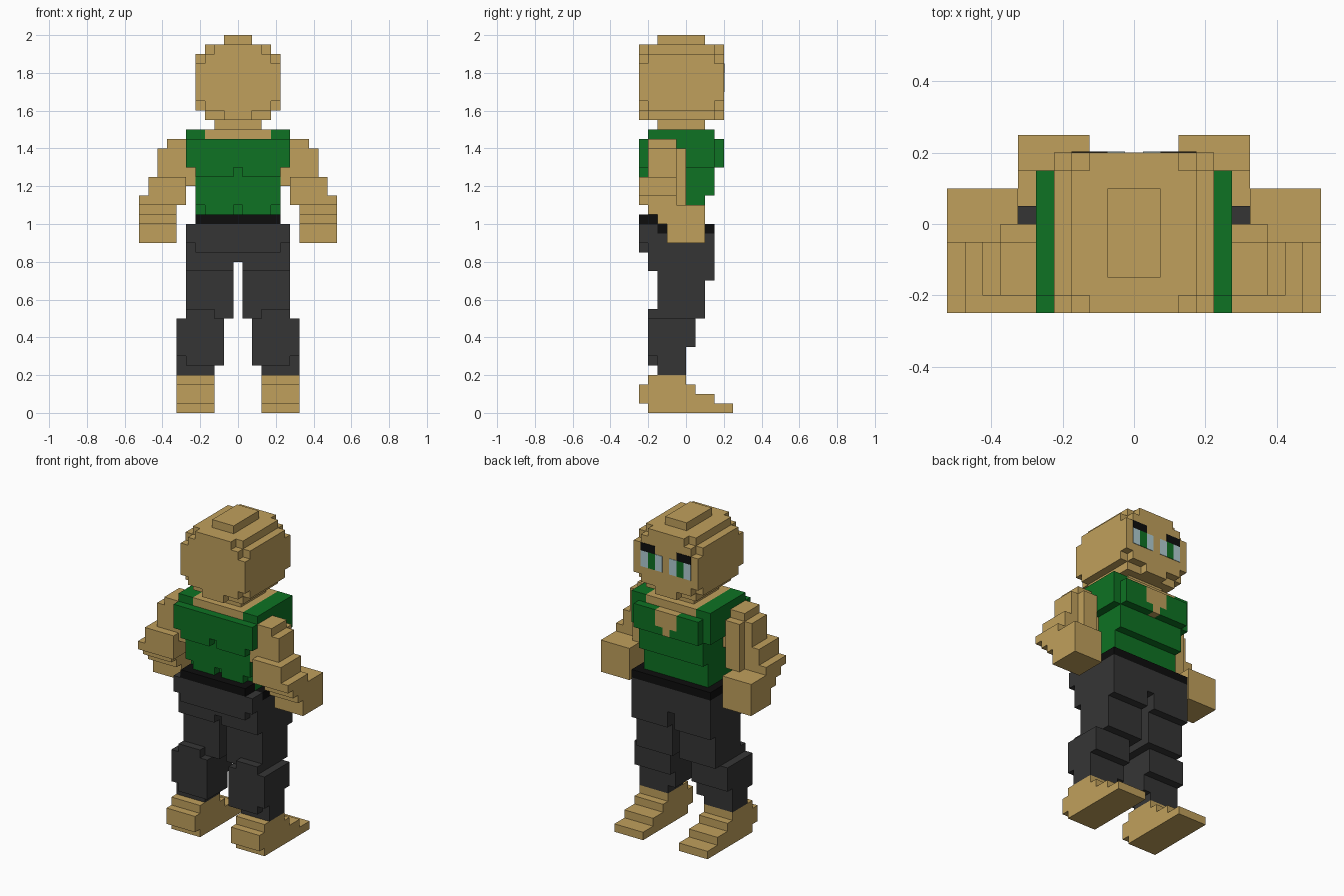
import bpy, bmesh
from mathutils import Vector

if "Cube" in bpy.data.objects:
    bpy.data.objects.remove(bpy.data.objects["Cube"], do_unlink=True)

U = 0.05  # size of one block


def make_material(name, rgb):
    lin = [c / 255 / 12.92 if c < 11 else ((c / 255 + 0.055) / 1.055) ** 2.4 for c in rgb]
    m = bpy.data.materials.new(name)
    m.use_nodes = True
    m.diffuse_color = (*lin, 1)
    b = m.node_tree.nodes["Principled BSDF"]
    b.inputs["Base Color"].default_value = (*lin, 1)
    b.inputs["Roughness"].default_value = 0.9
    return m


skin = make_material("skin tan", (192, 160, 92))
green = make_material("green", (14, 114, 35))
grey = make_material("trouser grey", (53, 53, 53))
black = make_material("black", (13, 13, 13))
white = make_material("eye white", (176, 204, 209))


def cells(x0, x1, y0, y1, z0, z1):
    """Block cells inside a box given in hundredths of a unit (x in halves of a block)."""
    r = lambda a, b, o: range(round(a / 5 + o), round(b / 5 + o))
    return [(i, j, k) for i in r(x0, x1, 0.5) for j in r(y0, y1, 0) for k in r(z0, z1, 0)]


def block_part(name, paints, side=1):
    """Fill boxes in order (later colours replace earlier ones) and skin the outside."""
    grid, mats = {}, []
    for mat, boxes in paints:
        if mat not in mats:
            mats.append(mat)
        for box in boxes:
            for i, j, k in cells(*box):
                grid[(i * side, j, k)] = mats.index(mat)
    bm, verts = bmesh.new(), {}

    def vert(p):
        if p not in verts:
            verts[p] = bm.verts.new(((p[0] - 0.5) * U, p[1] * U, p[2] * U))
        return verts[p]

    for c, mi in grid.items():
        for ax in range(3):
            for d in (0, 1):
                n = list(c)
                n[ax] += 2 * d - 1
                if tuple(n) in grid:
                    continue
                ring = []
                for u, v in ((0, 0), (1, 0), (1, 1), (0, 1)):
                    p = list(c)
                    p[ax] += d
                    p[(ax + 1) % 3] += u
                    p[(ax + 2) % 3] += v
                    ring.append(vert(tuple(p)))
                f = bm.faces.new(ring if d else ring[::-1])
                f.material_index = mi
    # merge the small squares into large flat faces
    bmesh.ops.dissolve_limit(bm, angle_limit=0.01, verts=bm.verts[:], edges=bm.edges[:],
                             delimit={'MATERIAL'})
    me = bpy.data.meshes.new(name)
    bm.to_mesh(me)
    bm.free()
    for m in mats:
        me.materials.append(m)
    ob = bpy.data.objects.new(name, me)
    bpy.context.collection.objects.link(ob)
    return ob


def plate(name, mat, x0, x1, y, z0, z1):
    """Thin plate lying on a face that looks along +y."""
    bm = bmesh.new()
    bmesh.ops.create_cube(bm, size=1)
    for v in bm.verts:
        v.co = Vector(((x0 + x1) / 2 + v.co.x * (x1 - x0), y + v.co.y * 0.006,
                       (z0 + z1) / 2 + v.co.z * (z1 - z0)))
    me = bpy.data.meshes.new(name)
    bm.to_mesh(me)
    bm.free()
    me.materials.append(mat)
    bpy.context.collection.objects.link(bpy.data.objects.new(name, me))


# Head: a cube with stepped corners and a small crown
block_part("head", [(skin, [
    (-22.5, 22.5, -20, 15, 160, 190),
    (-22.5, 22.5, -25, 20, 165, 185),
    (-17.5, 17.5, -25, 20, 160, 190),
    (-17.5, 17.5, -20, 15, 155, 195),
    (-12.5, 12.5, -25, 20, 160, 195),
    (-7.5, 7.5, -25, 20, 155, 160),
    (-7.5, 7.5, -15, 10, 195, 200),
])])

# Neck
block_part("neck", [(skin, [(-12.5, 12.5, -15, 10, 150, 155)])])

# Torso: vest with shoulder straps, stepped waist and open neckline
block_part("torso", [
    (green, [
        (-27.5, 27.5, -25, 15, 130, 145),     # chest
        (-22.5, 22.5, 15, 20, 130, 145),
        (-22.5, -2.5, -25, -20, 125, 130),    # shoulder blades
        (2.5, 22.5, -25, -20, 125, 130),
        (-22.5, 22.5, -20, 15, 115, 130),     # ribs
        (-22.5, 22.5, -20, 10, 110, 115),
        (-22.5, 22.5, -15, 10, 100, 110),     # waist
        (-17.5, -2.5, -20, -15, 105, 110),
        (2.5, 17.5, -20, -15, 105, 110),
        (-27.5, 27.5, -20, 15, 145, 150),     # straps
    ]),
    (skin, [
        (-17.5, 17.5, -20, 15, 145, 150),
        (-7.5, 7.5, 10, 20, 135, 145),
        (-2.5, 2.5, 10, 20, 130, 135),
    ]),
])

# Hips with belt
block_part("hips", [
    (grey, [
        (-27.5, 27.5, -25, 15, 90, 100),
        (-22.5, 22.5, -25, 15, 85, 90),
        (-27.5, 27.5, -20, 15, 80, 90),
    ]),
    (black, [
        (-27.5, 27.5, -15, 15, 95, 100),
        (-22.5, 22.5, -25, -15, 100, 105),
    ]),
])

for side, word in ((1, "left"), (-1, "right")):
    # Arm: shoulder, elbow bent forwards, hand
    block_part(word + "_arm", [(skin, [
        (27.5, 37.5, -20, -5, 125, 145),
        (27.5, 42.5, -20, -5, 120, 140),
        (27.5, 37.5, -5, 0, 110, 140),
        (22.5, 27.5, -20, -5, 120, 130),
        (27.5, 47.5, -25, -5, 110, 125),
        (32.5, 52.5, -25, -5, 110, 115),
        (32.5, 52.5, -20, 10, 105, 110),
        (32.5, 52.5, -15, 10, 100, 105),
        (32.5, 52.5, -10, 10, 90, 100),
    ])], side)

    # Trouser leg: thigh, calf, cuff
    block_part(word + "_leg", [(grey, [
        (2.5, 27.5, -20, 15, 75, 80),
        (2.5, 27.5, -15, 15, 70, 75),
        (2.5, 27.5, -15, 10, 50, 70),
        (12.5, 27.5, -20, -15, 50, 55),
        (7.5, 32.5, -20, 5, 35, 50),
        (7.5, 32.5, -20, 0, 30, 35),
        (7.5, 32.5, -15, 0, 25, 30),
        (7.5, 27.5, -20, -15, 25, 30),
        (12.5, 32.5, -15, 0, 20, 25),
    ])], side)

    # Bare foot in steps
    block_part(word + "_foot", [(skin, [
        (12.5, 32.5, -20, 25, 0, 5),
        (12.5, 32.5, -25, 15, 5, 10),
        (12.5, 32.5, -25, 5, 10, 15),
        (12.5, 32.5, -20, 0, 15, 20),
    ])], side)

    # Eye and brow
    for name, mat, a, b, z0, z1 in (
            ("eye_inner", white, 0.025, 0.075, 1.70, 1.80),
            ("iris", green, 0.075, 0.125, 1.70, 1.80),
            ("eye_outer", white, 0.125, 0.175, 1.70, 1.80),
            ("brow", black, 0.075, 0.175, 1.80, 1.85)):
        x0, x1 = sorted((a * side, b * side))
        plate(word + "_" + name, mat, x0, x1, 0.2, z0, z1)
